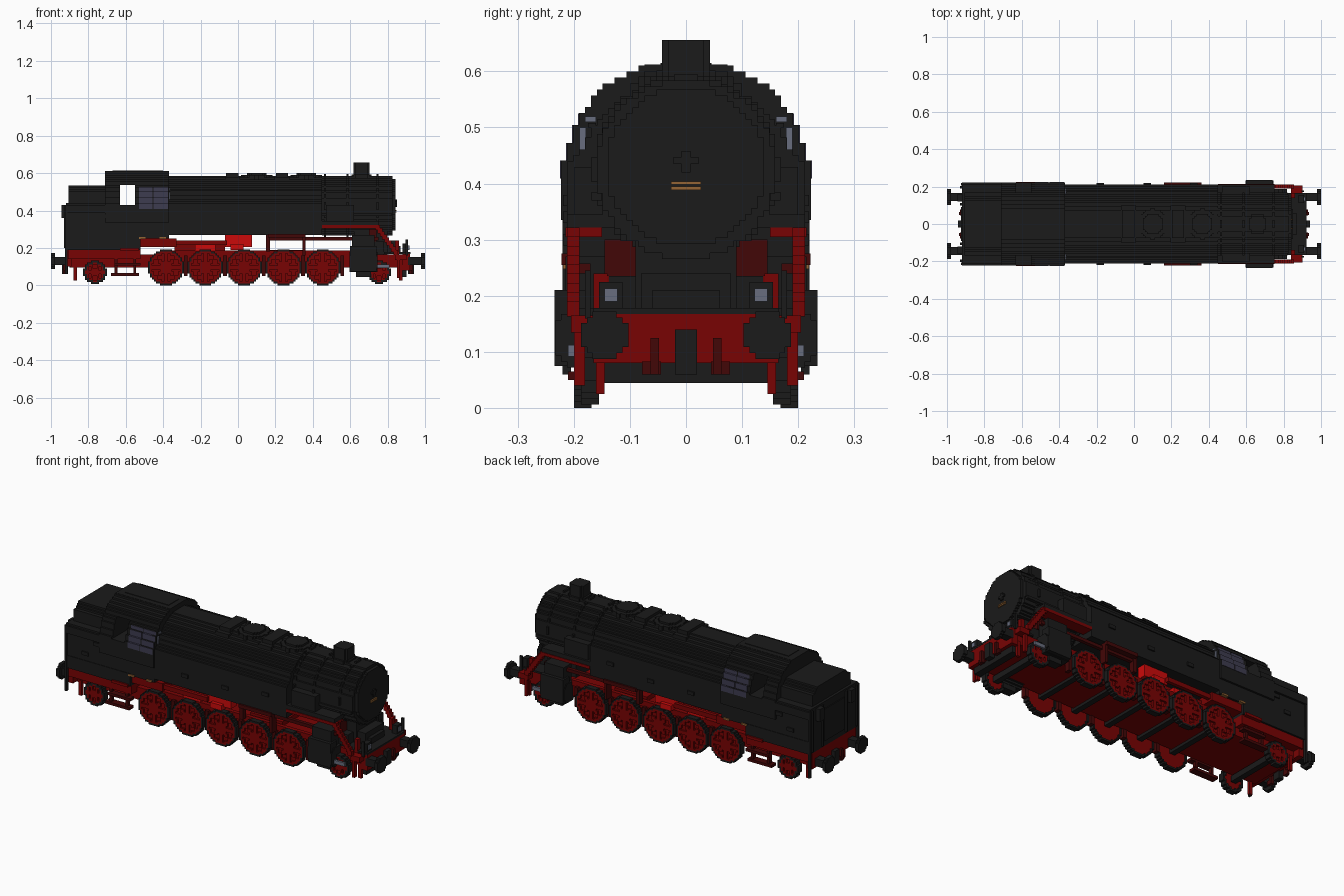
import bpy, math

old = bpy.data.objects.get("Cube")
if old:
    bpy.data.objects.remove(old, do_unlink=True)

U = 0.0106  # size of one building block


def material(name, rgb):
    m = bpy.data.materials.new(name)
    m.use_nodes = True
    m.diffuse_color = (*rgb, 1)
    b = m.node_tree.nodes["Principled BSDF"]
    b.inputs["Base Color"].default_value = (*rgb, 1)
    b.inputs["Roughness"].default_value = 0.8
    return m


BLACK = material("soot black", (0.0105, 0.0105, 0.0105))
RED = material("frame red", (0.19, 0.001, 0.001))
DARK = material("dark red", (0.055, 0.002, 0.002))
BRIGHT = material("bright red", (0.60, 0.003, 0.003))
GLASS = material("window glass", (0.048, 0.045, 0.08))
GREY = material("lamp grey", (0.14, 0.155, 0.21))
ORANGE = material("brass orange", (0.30, 0.13, 0.035))


def part(name, mat, boxes, mirror=False):
    """One object from boxes (x0, x1, y0, y1, z0, z1); mirror copies across y."""
    boxes = list(boxes)
    if mirror:
        boxes += [(a, b, -d, -c, e, f) for a, b, c, d, e, f in boxes]
    verts, faces = [], []
    for x0, x1, y0, y1, z0, z1 in boxes:
        n = len(verts)
        verts += [(x, y, z) for x in (x0, x1) for y in (y0, y1) for z in (z0, z1)]
        faces += [[n + i for i in f] for f in ((0, 1, 3, 2), (4, 6, 7, 5), (0, 4, 5, 1),
                                               (2, 3, 7, 6), (0, 2, 6, 4), (1, 5, 7, 3))]
    me = bpy.data.meshes.new(name)
    me.from_pydata(verts, [], faces)
    me.materials.append(mat)
    ob = bpy.data.objects.new(name, me)
    bpy.context.collection.objects.link(ob)
    return ob


def disc(axis, c, r, a0, a1, test=lambda d, a: True):
    """Stepped disc along an axis, merged in runs; test(radius, angle) keeps cells."""
    n = int(r / U) + 1
    out = []
    for j in range(-n, n):
        start = None
        for i in range(-n, n + 1):
            p, q = (i + 0.5) * U, (j + 0.5) * U
            d = math.hypot(p, q)
            keep = i < n and d <= r and test(d, math.atan2(q, p))
            if keep and start is None:
                start = i
            if not keep and start is not None:
                p0, p1 = c[0] + start * U, c[0] + i * U
                q0, q1 = c[1] + j * U, c[1] + (j + 1) * U
                out.append({"x": (a0, a1, p0, p1, q0, q1), "y": (p0, p1, a0, a1, q0, q1),
                            "z": (p0, p1, q0, q1, a0, a1)}[axis])
                start = None
    return out


def layers(x0, x1, outline, hole=None, grow=0):
    """Stepped hull from (z, half width) points; hole = (x0, x1, z0, z1) left open."""
    z, top = outline[0][0], outline[-1][0]
    out = []
    while z < top - 1e-4:
        z1 = min(z + U, top)
        m = (z + z1) / 2
        for (za, wa), (zb, wb) in zip(outline, outline[1:]):
            if za <= m <= zb:
                w = round((wa + (wb - wa) * (m - za) / (zb - za)) / U) * U + grow
        spans = [(x0, x1)]
        if hole and hole[2] < m < hole[3]:
            spans = [(x0, hole[0]), (hole[1], x1)]
        out += [(a, b, -w, w, z, z1) for a, b in spans]
        z = z1
    return out


# Cab, bunker and side tanks
part("cab", BLACK, layers(-0.71, -0.37, [(0.25, 0.215), (0.43, 0.22), (0.46, 0.21), (0.50, 0.20),
     (0.54, 0.175), (0.57, 0.15), (0.60, 0.09), (0.612, 0.07)], (-0.63, -0.55, 0.43, 0.54)))
part("cab_lower_side", BLACK, [(-0.92, -0.52, -0.215, 0.215, 0.19, 0.26)])
part("bunker", BLACK, layers(-0.92, -0.71, [(0.25, 0.215), (0.43, 0.218), (0.44, 0.21)]))
part("bunker_top", BLACK, layers(-0.905, -0.71, [(0.44, 0.17), (0.50, 0.165), (0.535, 0.12)]))
part("rear_lamps", BLACK, [(-0.945, -0.92, 0.12, 0.16, 0.36, 0.43)], True)
part("rear_ladder", BLACK, [(-0.93, -0.92, y, y + 0.012, 0.20, 0.43) for y in (0.10, 0.19)], True)
part("rear_panel", BLACK, [(-0.925, -0.92, -0.09, 0.09, 0.22, 0.40)])
part("side_tanks", BLACK, layers(-0.37, 0.45, [(0.27, 0.205), (0.29, 0.215), (0.43, 0.215),
     (0.46, 0.182), (0.50, 0.165), (0.53, 0.14), (0.56, 0.10), (0.585, 0.045)]))

# Cab windows follow the sloping side; small plates below
part("cab_windows", GLASS, layers(-0.53, -0.375, [(0.25 + 15 * U, 0.219), (0.43, 0.22), (0.46, 0.21),
     (0.50, 0.20), (0.525, 0.1844)], (-0.457, -0.452, 0.40, 0.53), 0.002))
part("cab_front_windows", GREY, [(-0.372, -0.364, 0.178, 0.19, 0.45, 0.50),
                                 (-0.372, -0.364, 0.16, 0.18, 0.51, 0.52)], True)
part("side_number_plates", ORANGE, [(-0.49, -0.42, 0.21, 0.222, 0.373, 0.379)], True)
part("lower_plates", ORANGE, [(x, x + 0.035, 0.20, 0.219, 0.248, 0.258)
     for x in (-0.53, -0.42)], True)
part("side_hatches", BLACK, [(x, x + 0.04, 0.21, 0.219, z, z + 0.02)
     for x, z in ((-0.75, 0.36), (-0.82, 0.29), (-0.2, 0.33), (0.05, 0.33), (0.3, 0.36))], True)

# Boiler, smokebox and door
part("boiler_front", BLACK, disc("x", (0, 0.425), 0.16, 0.45, 0.825))
part("smokebox_door", BLACK, disc("x", (0, 0.43), 0.142, 0.825, 0.842))
part("door_handle", BLACK, [(0.84, 0.85, -0.022, 0.022, 0.435, 0.447),
                            (0.84, 0.85, -0.008, 0.008, 0.42, 0.458)])
part("door_plate", ORANGE, [(0.84, 0.848, -0.027, 0.027, z, z + 0.006) for z in (0.389, 0.398)])
part("boiler_bands", BLACK, [b for x in (0.46, 0.58, 0.74)
     for b in disc("x", (0, 0.425), 0.166, x, x + U)])
part("boiler_pipes", BLACK, [(0.45, 0.82, 0.15, 0.168, 0.37, 0.385),
                             (0.45, 0.80, 0.13, 0.15, 0.49, 0.50),
                             (0.47, 0.62, 0.14, 0.20, 0.34, 0.43)], True)
part("tank_handrails", BLACK, [(-0.36, 0.45, 0.16, 0.175, 0.50, 0.508)], True)

# Domes, chimney and roof details
part("domes", BLACK, [b for x in (0.10, 0.365) for b in
     disc("z", (x, 0), 0.08, 0.55, 0.591) + disc("z", (x, 0), 0.058, 0.591, 0.602)])
part("sand_boxes", BLACK, [b for x in (-0.03, 0.235) for b in
     ((x - 0.04, x + 0.04, -0.10, 0.10, 0.53, 0.578), (x - 0.033, x + 0.033, -0.075, 0.075, 0.57, 0.60))])
part("chimney", BLACK, disc("z", (0.66, 0), 0.046, 0.57, 0.656) + disc("z", (0.66, 0), 0.056, 0.57, 0.592))
part("roof_vent", BLACK, [(-0.67, -0.40, -0.045, 0.045, 0.60, 0.615)])

# Running boards and front deck
part("running_boards", BLACK, [(0.45, 0.75, 0.12, 0.212, 0.322, 0.345)], True)
part("running_board_edges", RED, [(0.45, 0.75, 0.15, 0.215, 0.305, 0.322)], True)
part("stair_rails", RED, [(0.735 + i * 0.012, 0.76 + i * 0.012, 0.19, 0.212,
     0.295 - i * 0.0165, 0.322 - i * 0.0165) for i in range(9)], True)
part("stair_inner_rails", RED, [(0.84, 0.86, 0.14, 0.165, 0.165, 0.24)], True)
part("steam_pipes", DARK, [(0.70, 0.74, 0.09, 0.145, 0.235, 0.30)], True)
part("saddle", BLACK, [(0.62, 0.80, -0.09, 0.09, 0.16, 0.30), (0.80, 0.85, -0.08, 0.08, 0.17, 0.24),
                       (0.72, 0.78, -0.138, 0.138, 0.16, 0.235),
                       (0.85, 0.87, -0.06, 0.06, 0.17, 0.21)])
part("front_deck", BLACK, [(0.78, 0.921, -0.165, 0.165, 0.168, 0.178)])

# Main frame, beams and cross axles
part("main_frame", RED, [(-0.90, 0.90, -0.155, 0.155, 0.095, 0.165)])
part("cab_frame", RED, [(-0.91, -0.52, -0.205, 0.205, 0.14, 0.19),
                        (-0.52, -0.33, -0.20, 0.20, 0.205, 0.25)])
part("buffer_beams", RED, [(0.88, 0.92, -0.165, 0.165, 0.08, 0.168),
                           (-0.92, -0.89, -0.195, 0.195, 0.10, 0.19)])
part("beam_footers", BLACK, [(0.86, 0.90, -0.145, 0.145, 0.045, 0.08)])
part("firebox_pan", RED, [(-0.34, -0.07, -0.12, 0.12, 0.165, 0.235),
                          (0.16, 0.36, -0.12, 0.12, 0.16, 0.19)])
part("pan_sides", BRIGHT, [(-0.23, -0.12, 0.10, 0.16, 0.16, 0.215),
                           (-0.07, 0.075, 0.12, 0.17, 0.205, 0.27),
                           (-0.04, 0.03, 0.12, 0.19, 0.19, 0.22)], True)
part("long_rails", RED, [(-0.36, 0.60, 0.14, 0.162, 0.155, 0.187),
                         (-0.34, -0.06, 0.17, 0.19, 0.215, 0.24)], True)
part("valve_rods", DARK, [(0.16, 0.75, 0.17, 0.19, 0.24, 0.258), (0.345, 0.36, 0.17, 0.212, 0.16, 0.30),
     (0.16, 0.36, 0.18, 0.222, 0.255, 0.275), (0.15, 0.17, 0.17, 0.20, 0.18, 0.27)], True)

# Wheels: black tyre around a red centre with raised spokes
DRIVERS = [-0.385, -0.175, 0.033, 0.243, 0.453]


def wheel_set(tag, wheels, y0, spokes):
    tyres, webs, faces, axles = [], [], [], []
    for x, z, r in wheels:
        tyres += disc("y", (x, z), r, y0, y0 + 0.032, lambda d, a: d > r - 0.012)
        webs += disc("y", (x, z), r - 0.01, y0 + 0.006, y0 + 0.022)
        faces += disc("y", (x, z), r - 0.012, y0 + 0.022, y0 + 0.032, lambda d, a: d > r - 0.024
                      or d < 0.024 or abs(math.sin(a * spokes / 2)) * d < 0.0072 * spokes / 2)
        axles += [(x - 0.016, x + 0.016, -y0, y0, z - 0.016, z + 0.016)]
    part(tag + "_tyres", BLACK, tyres, True)
    part(tag + "_webs", RED, webs, True)
    part(tag + "_spokes", RED, faces, True)
    part(tag + "_axles", BLACK, axles)


wheel_set("driving", [(x, 0.0954, 0.0965) for x in DRIVERS], 0.168, 8)
wheel_set("carrying", [(-0.765, 0.07, 0.062), (0.755, 0.07, 0.062)], 0.155, 6)
part("brake_hangers", DARK, [(x + 0.095, x + 0.115, 0.15, 0.18, 0.05, 0.16) for x in DRIVERS], True)

# Cylinders with grey rod covers
part("cylinders", BLACK, [b for s in (1, -1) for b in disc("x", (s * 0.18, 0.125), 0.055, 0.595, 0.745)]
     + [(0.61, 0.73, s - 0.035, s + 0.035, 0.14, 0.27) for s in (0.18, -0.18)])
part("cylinder_cladding", BLACK, [(0.60, 0.74, 0.18, 0.234, 0.075, 0.21),
                                  (0.63, 0.71, 0.15, 0.20, 0.045, 0.08)], True)
part("rod_covers", GREY, [(0.735, 0.81, 0.198, 0.21, 0.092, 0.112)], True)

# Buffers, couplings and lamps at both ends
for tag, s in (("front", 1), ("rear", -1)):
    def span(a, b):
        return (a, b) if s > 0 else (-b, -a)
    part(tag + "_buffer_stems", BLACK, disc("x", (0.145, 0.13), 0.023, *span(0.91, 0.98)), True)
    part(tag + "_buffer_plates", BLACK, disc("x", (0.145, 0.13), 0.043, *span(0.979, 1.0)), True)
    part(tag + "_coupling", BLACK, [(*span(0.91, 0.94), -0.02, 0.02, 0.06, 0.14)])
    part(tag + "_hoses", DARK, [(*span(0.915, 0.935), 0.048, 0.063, 0.06, 0.125),
                                (*span(0.915, 0.93), 0.045, 0.078, 0.06, 0.083)], True)
    part(tag + "_rail_guards", RED, [(*span(0.86, 0.88), 0.145, 0.16, 0.025, 0.11)], True)
part("head_lamps", BLACK, [(0.88, 0.91, 0.113, 0.155, 0.175, 0.225)], True)
part("lamp_lenses", GREY, [(0.91, 0.916, 0.122, 0.145, 0.19, 0.213)], True)

# Steps and corner handrails
part("cab_steps", DARK, [(-0.68, -0.53, 0.17, 0.21, 0.05, 0.065), (-0.66, -0.52, 0.18, 0.215, 0.105, 0.12),
     (-0.66, -0.645, 0.18, 0.20, 0.05, 0.15), (-0.56, -0.545, 0.18, 0.20, 0.05, 0.15)], True)
part("door_sills", RED, [(-0.63, -0.53, 0.205, 0.224, 0.185, 0.20)], True)
part("front_steps", RED, [(0.84, 0.90, 0.165, 0.205, 0.135, 0.165),
                          (0.85, 0.865, 0.18, 0.20, 0.04, 0.14)], True)
part("rear_corner_rails", BLACK, [(-0.925, -0.912, 0.205, 0.22, 0.06, 0.43)], True)
part("front_corner_rails", BLACK, [(0.895, 0.91, 0.17, 0.18, 0.16, 0.245)], True)
